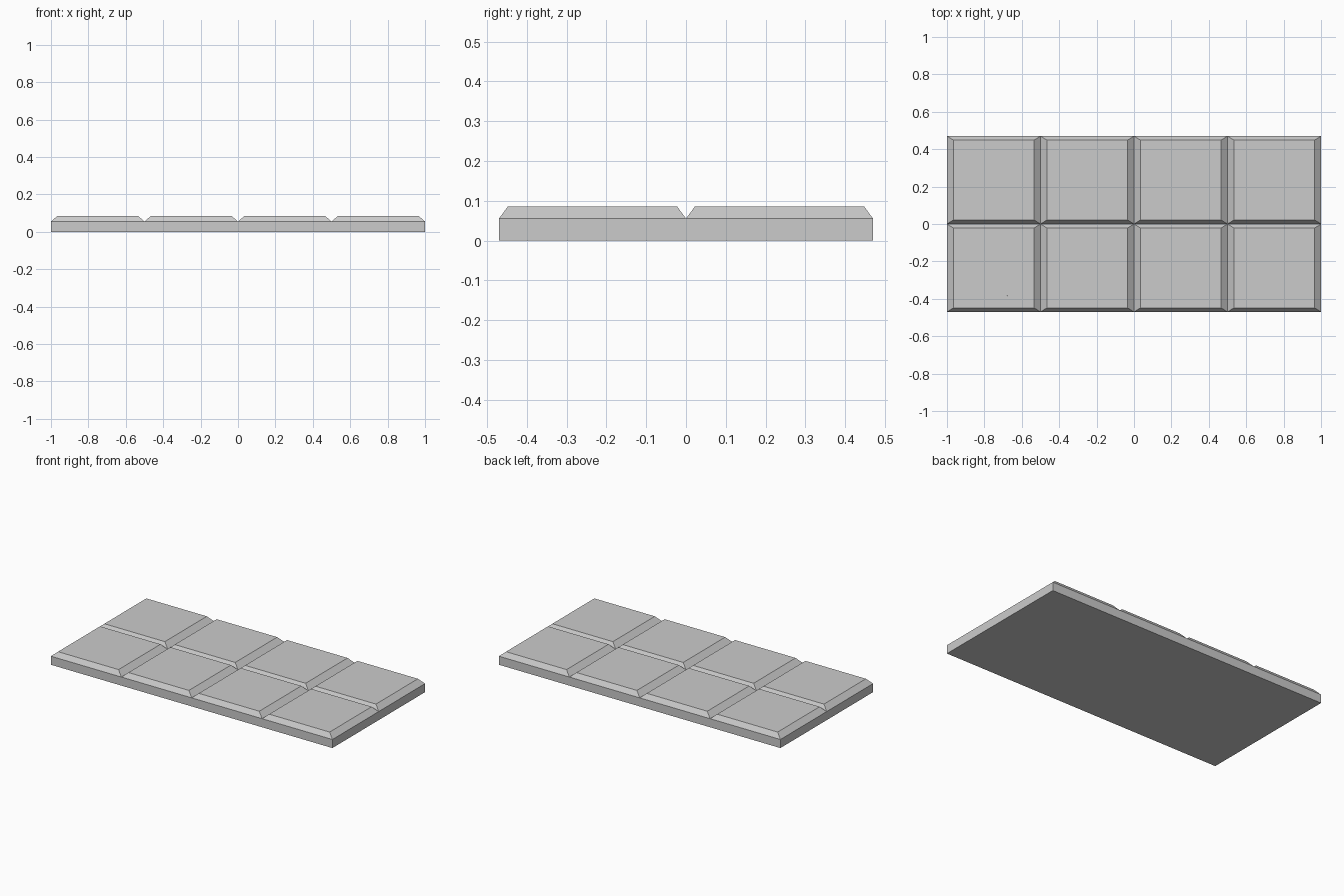
import bpy, bmesh
from mathutils import Vector

if "Cube" in bpy.data.objects:
    bpy.data.objects.remove(bpy.data.objects["Cube"])

HX, HY = 1.0, 0.47          # half sizes of the bar
Z_EDGE, Z_TOP = 0.055, 0.085
INSET_X, INSET_Y = 0.035, 0.022
COLS, ROWS = 4, 2

mat = bpy.data.materials.new("light grey")
mat.diffuse_color = (0.6, 0.6, 0.6, 1)
mat.use_nodes = True
mat.node_tree.nodes["Principled BSDF"].inputs["Base Color"].default_value = mat.diffuse_color


def solid_bar():
    """Closed slab whose top is a grid of bevelled blocks."""
    bm = bmesh.new()
    dx, dy = 2 * HX / COLS, 2 * HY / ROWS
    quad = lambda *pts: bm.faces.new([bm.verts.new(p) for p in pts])
    for i in range(COLS):
        for j in range(ROWS):
            x0, y0 = -HX + i * dx, -HY + j * dy
            x1, y1 = x0 + dx, y0 + dy
            low = [(x0, y0), (x1, y0), (x1, y1), (x0, y1)]
            a, b = x0 + INSET_X, x1 - INSET_X
            c, d = y0 + INSET_Y, y1 - INSET_Y
            top = [(a, c, Z_TOP), (b, c, Z_TOP), (b, d, Z_TOP), (a, d, Z_TOP)]
            quad(*top)
            quad(*[(x, y, 0) for x, y in reversed(low)])
            for k in range(4):
                m = (k + 1) % 4
                quad((*low[k], Z_EDGE), (*low[m], Z_EDGE), top[m], top[k])
                # outer wall, only on the border of the grid
                if (k == 0 and j == 0) or (k == 2 and j == ROWS - 1) or \
                   (k == 3 and i == 0) or (k == 1 and i == COLS - 1):
                    quad((*low[k], 0), (*low[m], 0), (*low[m], Z_EDGE), (*low[k], Z_EDGE))
    bmesh.ops.remove_doubles(bm, verts=bm.verts, dist=1e-4)
    bmesh.ops.dissolve_limit(bm, angle_limit=0.001, verts=bm.verts, edges=bm.edges)
    bmesh.ops.recalc_face_normals(bm, faces=bm.faces)
    return bm


# centres of the broken pieces: the bar is split halfway between neighbours
seeds = [(-0.97, 0.40, .04), (-0.68, 0.15, .05), (-0.98, 0.00, .03), (-0.85, -0.28, .05),
         (-0.48, -0.36, .04), (-0.35, 0.03, .06), (-0.30, 0.36, .03), (-0.08, -0.22, .04),
         (0.15, 0.34, .05), (0.18, 0.03, .03), (0.22, -0.36, .05), (0.44, 0.24, .04),
         (0.58, 0.05, .05), (0.66, -0.25, .03), (0.68, 0.40, .05), (0.94, 0.12, .04)]
seeds = [Vector(s) for s in seeds]

bar = solid_bar()
for n, s in enumerate(seeds):
    bm = bar.copy()
    for o in seeds:
        if o is s:
            continue
        cut = bmesh.ops.bisect_plane(
            bm, geom=bm.verts[:] + bm.edges[:] + bm.faces[:], dist=1e-6,
            plane_co=(s + o) / 2, plane_no=o - s, clear_outer=True)
        rim = [e for e in bm.edges if e.is_boundary]
        if rim:
            bmesh.ops.holes_fill(bm, edges=rim, sides=0)
    bmesh.ops.recalc_face_normals(bm, faces=bm.faces)
    me = bpy.data.meshes.new(f"bar_piece_{n + 1}")
    bm.to_mesh(me)
    bm.free()
    me.materials.append(mat)
    bpy.context.collection.objects.link(bpy.data.objects.new(me.name, me))
bar.free()
